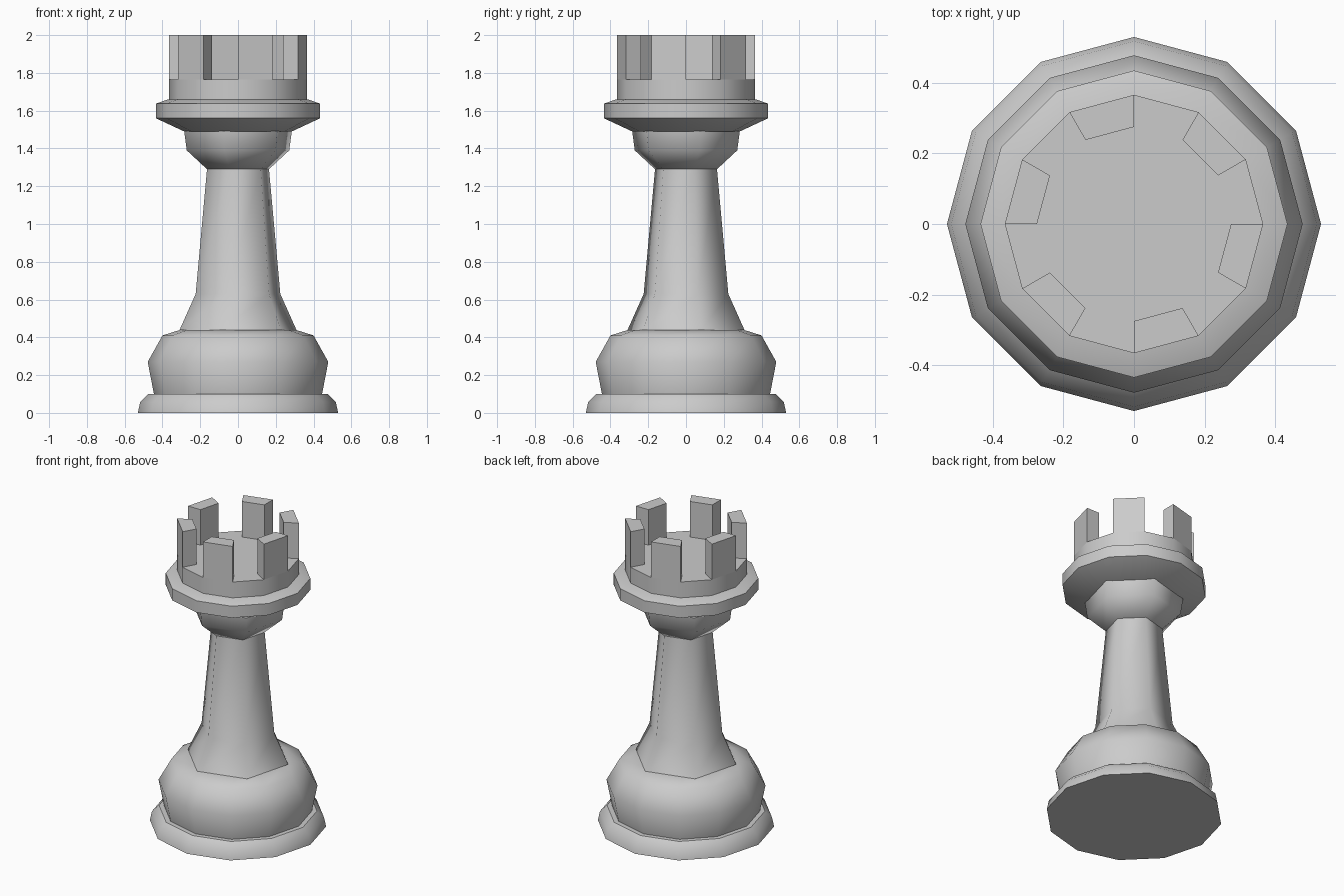
import bpy, bmesh
from math import cos, sin, radians, pi

if "Cube" in bpy.data.objects:
    bpy.data.objects.remove(bpy.data.objects["Cube"])


def finish(name, bm, angle):
    bmesh.ops.recalc_face_normals(bm, faces=bm.faces)
    mesh = bpy.data.meshes.new(name)
    bm.to_mesh(mesh)
    bm.free()
    ob = bpy.data.objects.new(name, mesh)
    bpy.context.collection.objects.link(ob)
    if angle:
        bpy.ops.object.select_all(action='DESELECT')
        ob.select_set(True)
        bpy.context.view_layer.objects.active = ob
        bpy.ops.object.shade_smooth_by_angle(angle=radians(angle))
    return ob


def turned(name, profile, sides, start=0, angle=40):
    """Closed turned solid from (radius, height) pairs."""
    bm = bmesh.new()
    rings = []
    for r, z in profile:
        rings.append([bm.verts.new((r * cos(radians(start) + 2 * pi * i / sides),
                                    r * sin(radians(start) + 2 * pi * i / sides), z))
                      for i in range(sides)])
    for low, high in zip(rings, rings[1:]):
        for i in range(sides):
            j = (i + 1) % sides
            bm.faces.new((low[i], low[j], high[j], high[i]))
    bm.faces.new(rings[0][::-1])
    bm.faces.new(rings[-1])
    return finish(name, bm, angle)


# Twelve-sided base: foot and bulge
turned("foot", [(0.53, 0), (0.518, 0.058), (0.475, 0.10)], 12)
turned("base_bulge", [(0.445, 0.10), (0.478, 0.27), (0.40, 0.41), (0.305, 0.44)], 12, angle=50)

# Six-sided shaft and cup, turned 15 degrees
turned("shaft", [(0.32, 0.44), (0.232, 0.63), (0.17, 1.29)], 6, 15, 62)
turned("neck_cup", [(0.17, 1.29), (0.281, 1.39), (0.295, 1.492)], 6, 15, 62)

# Twelve-sided collar and tower top
turned("collar", [(0.285, 1.49), (0.435, 1.56), (0.435, 1.637), (0.37, 1.66)], 12)
turned("tower", [(0.366, 1.66), (0.366, 1.765)], 12)

# Battlements on every other side of the tower
bm = bmesh.new()
for k in range(6):
    a, b = radians(30 + 60 * k), radians(60 + 60 * k)
    foot = [bm.verts.new((r * cos(t), r * sin(t), 1.765))
            for r, t in ((0.366, a), (0.366, b), (0.275, b), (0.275, a))]
    face = bm.faces.new(foot)
    top = bmesh.ops.extrude_face_region(bm, geom=[face], use_keep_orig=True)
    bmesh.ops.translate(bm, vec=(0, 0, 0.235),
                        verts=[g for g in top["geom"] if isinstance(g, bmesh.types.BMVert)])
finish("battlements", bm, 0)
